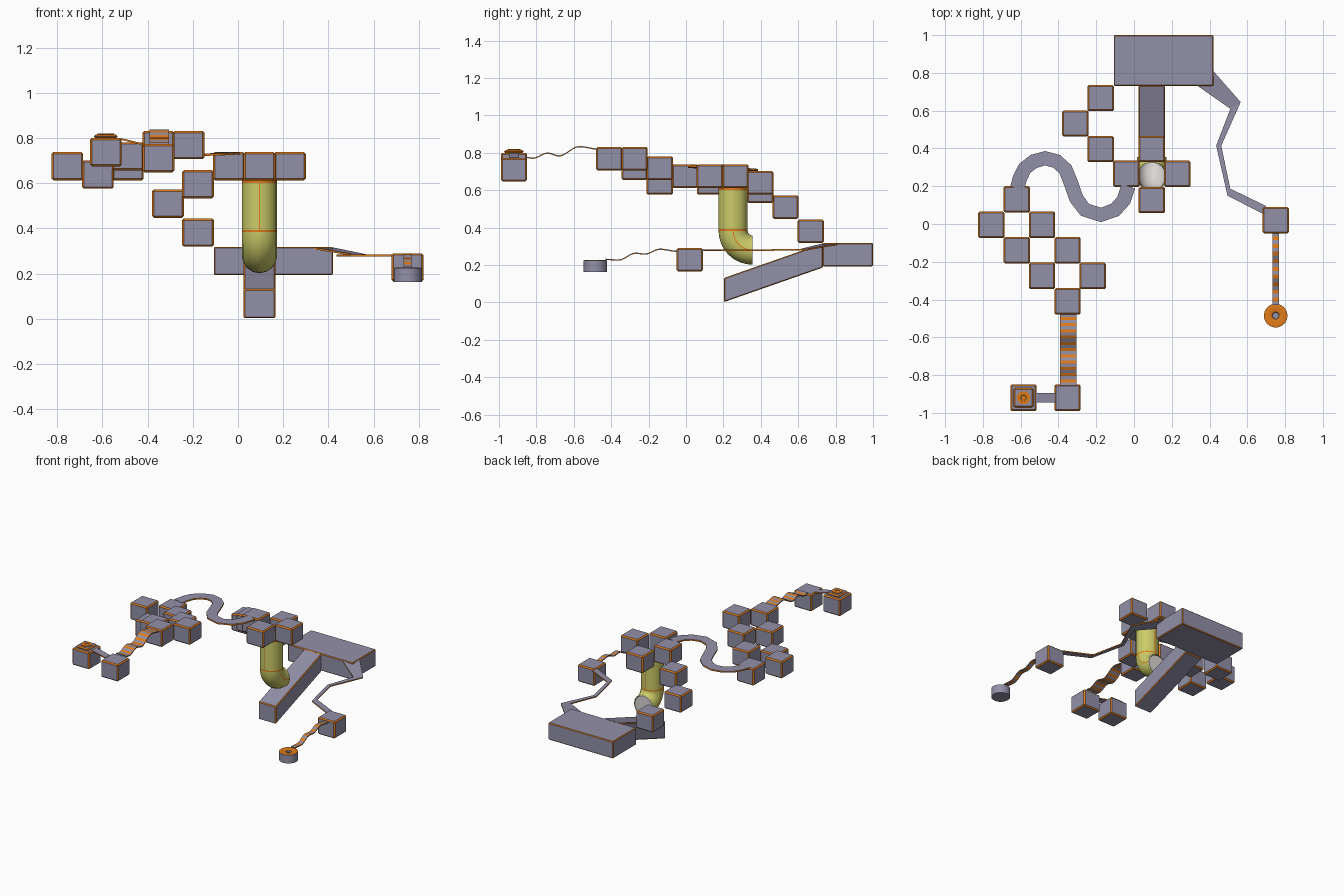
import bpy, bmesh, math
from mathutils import Vector

if "Cube" in bpy.data.objects:
    bpy.data.objects.remove(bpy.data.objects["Cube"])


def material(name, rgb):
    m = bpy.data.materials.new(name)
    m.diffuse_color = (*rgb, 1)
    m.use_nodes = True
    m.node_tree.nodes["Principled BSDF"].inputs["Base Color"].default_value = m.diffuse_color
    return m


GREY = material("lavender_grey", (0.29, 0.28, 0.39))
ORANGE = material("orange_trim", (0.75, 0.20, 0.01))
YELLOW = material("pipe_yellow", (0.60, 0.60, 0.14))
PALE = material("pale_lining", (0.70, 0.67, 0.65))


def finish(name, bm, mats, smooth=False):
    bmesh.ops.recalc_face_normals(bm, faces=bm.faces)
    me = bpy.data.meshes.new(name)
    bm.to_mesh(me)
    bm.free()
    for m in mats:
        me.materials.append(m)
    ob = bpy.data.objects.new(name, me)
    bpy.context.collection.objects.link(ob)
    if smooth:
        bpy.context.view_layer.objects.active = ob
        ob.select_set(True)
        bpy.ops.object.shade_smooth_by_angle(angle=math.radians(40))
        ob.select_set(False)
    return ob


def block(name, lo, hi, trim=0.008, slope=0.0):
    """Box with orange chamfered edges; slope lowers its front end."""
    bm = bmesh.new()
    bmesh.ops.create_cube(bm, size=1)
    for v in bm.verts:
        front = v.co.y < 0
        v.co = Vector([hi[i] if v.co[i] > 0 else lo[i] for i in range(3)])
        if front:
            v.co.z -= slope
    bmesh.ops.bevel(bm, geom=bm.edges[:], offset=trim, segments=1,
                    affect='EDGES', material=1)
    return finish(name, bm, (GREY, ORANGE))


def ribbon(name, left, right, thick, stripes=False):
    """Thin strip between two edge lines, with orange sides or orange stripes."""
    bm = bmesh.new()
    down = Vector((0, 0, -thick))
    rings = []
    for a, b in zip(left, right):
        a, b = Vector(a), Vector(b)
        rings.append([bm.verts.new(p) for p in (a, b, b + down, a + down)])
    for i, (r, s) in enumerate(zip(rings, rings[1:])):
        for k in range(4):
            f = bm.faces.new((r[k], r[(k + 1) % 4], s[(k + 1) % 4], s[k]))
            f.material_index = i % 2 if stripes else k % 2
    bm.faces.new(rings[0])
    bm.faces.new(rings[-1])
    return finish(name, bm, (GREY, ORANGE))


def lathe(name, x, y, profile, mats, sides=16):
    """Turned part; profile rows are radius, z, material of the band above the row."""
    bm = bmesh.new()
    rings = [[bm.verts.new((x + r * math.cos(2 * math.pi * k / sides),
                            y + r * math.sin(2 * math.pi * k / sides), z))
              for k in range(sides)] for r, z, _ in profile]
    for i in range(len(rings) - 1):
        for k in range(sides):
            n = (k + 1) % sides
            f = bm.faces.new((rings[i][k], rings[i][n], rings[i + 1][n], rings[i + 1][k]))
            f.material_index = profile[i][2]
    bm.faces.new(rings[0][::-1])
    bm.faces.new(rings[-1])
    return finish(name, bm, mats, True)


# floating stepping blocks: centre x, centre y, base z
H, T = 0.07, 0.125
steps = {
    "stair_block": [(-.177, .667, .319), (-.31, .532, .447), (-.177, .397, .533)],
    "pipe_top_block": [(.095, .397, .577), (.23, .265, .613), (-.04, .265, .613), (.095, .127, .613)],
    "checker_block": [(-.62, .13, .576), (-.755, -.005, .613), (-.487, -.005, .613),
                      (-.62, -.14, .576), (-.352, -.14, .656), (-.487, -.275, .656),
                      (-.218, -.275, .706), (-.352, -.41, .706)],
    "end_block": [(-.352, -.92, .648), (-.585, -.92, .675)],
    "side_block": [(.75, .02, .165)],
}
for kind, spots in steps.items():
    for i, (x, y, z) in enumerate(spots):
        block(f"{kind}_{i + 1}", (x - H, y - H, z), (x + H, y + H, z + T))

# main platform and ramp
block("main_platform", (-.107, .73, .193), (.42, 1.0, .318), .005)
block("ramp", (.025, .203, .187), (.165, .732, .316), .005, slope=.185)

# raised goal pad with ring on the last block
block("goal_pad", (-.637, -.972, .798), (-.533, -.868, .816), .008)
lathe("goal_ring", -.585, -.92, [(.036, .815, 0), (.036, .820, 0), (.016, .820, 1), (.014, .817, 1)],
      (ORANGE, GREY), 10)
ribbon("goal_link", [(-.52, -.894, .80), (-.415, -.894, .775)],
       [(-.52, -.946, .80), (-.415, -.946, .775)], .008)


# wavy striped bridges
def wavy(name, x, half, keys, n):
    left, right = [], []
    for i in range(n + 1):
        y = keys[0][0] + (keys[-1][0] - keys[0][0]) * i / n
        for (y0, z0), (y1, z1) in zip(keys, keys[1:]):
            if y1 - 1e-6 <= y <= y0 + 1e-6:
                t = (y - y0) / (y1 - y0)
                z = z0 + (z1 - z0) * (1 - math.cos(math.pi * t)) / 2
                break
        left.append((x - half, y, z))
        right.append((x + half, y, z))
    ribbon(name, left, right, .007, True)


wavy("wide_wavy_bridge", -.348, .043,
     [(-.475, .824), (-.57, .837), (-.68, .787), (-.74, .802), (-.82, .774), (-.855, .780)], 23)
wavy("narrow_wavy_bridge", .75, .018,
     [(-.045, .277), (-.14, .288), (-.22, .262), (-.27, .267), (-.36, .230), (-.43, .234)], 19)

# round end button with a dished orange top
lathe("end_button", .75, -.485,
      [(.063, .163, 0), (.063, .225, 1), (.040, .228, 1), (.019, .222, 0), (.017, .212, 0)],
      (GREY, ORANGE), 18)

# S-shaped walkway
path = [(-.618, .19), (-.605, .24), (-.578, .295), (-.53, .332), (-.47, .348), (-.41, .332),
        (-.363, .29), (-.335, .22), (-.305, .135), (-.26, .075), (-.175, .048),
        (-.10, .075), (-.055, .125), (-.03, .20)]
left, right = [], []
for i, p in enumerate(path):
    d = Vector(path[min(i + 1, len(path) - 1)]) - Vector(path[max(i - 1, 0)])
    n = Vector((-d.y, d.x)).normalized() * .038
    z = .703 + .035 * i / (len(path) - 1)
    left.append((p[0] + n.x, p[1] + n.y, z))
    right.append((p[0] - n.x, p[1] - n.y, z))
ribbon("curved_walkway", left, right, .010)

# tapering zigzag path from platform to side block
ribbon("zigzag_path",
       [(.335, .732, .316), (.51, .61, .286), (.435, .415, .284), (.495, .15, .284), (.69, .05, .284)],
       [(.42, .81, .316), (.565, .645, .286), (.462, .415, .284), (.51, .187, .284), (.70, .095, .284)], .008)

# bent pipe: upright run, then an elbow turning to the back
PX, PY, BEND, ELBOW_Z = .095, .252, .103, .383
stations = [(PY, z, 0) for z in (.613, .600, .392, .383)]
stations += [(PY + BEND * (1 - math.cos(a)), ELBOW_Z - BEND * math.sin(a), a)
             for a in (math.pi / 2 * k / 8 for k in range(1, 9))]
seam = math.radians(2)
angles = sorted(math.pi / 8 * k + s for k in range(16)
                for s in ((-seam, seam) if k % 4 == 0 else (0,)))


def pipe(name, radius, mats, seams):
    bm = bmesh.new()
    rings = []
    for y, z, a in stations:
        rings.append([bm.verts.new((PX + radius * math.cos(t),
                                    y + radius * math.sin(t) * math.cos(a),
                                    z + radius * math.sin(t) * math.sin(a))) for t in angles])
    count = len(angles)
    for i in range(len(rings) - 1):
        for k in range(count):
            n = (k + 1) % count
            f = bm.faces.new((rings[i][k], rings[i][n], rings[i + 1][n], rings[i + 1][k]))
            narrow = (angles[n] - angles[k]) % (2 * math.pi) < seam * 3
            side = abs(math.sin(angles[k])) < .5
            # collar bands, front/back seams above, side seams on the elbow
            if seams and (i in (0, 2) or (narrow and (side == (i > 2)))):
                f.material_index = 1
    if not seams:
        bm.faces.new(rings[-1])
    return finish(name, bm, mats, True)


pipe("bent_pipe", .078, (YELLOW, ORANGE), True)
pipe("pipe_lining", .073, (PALE,), False)
